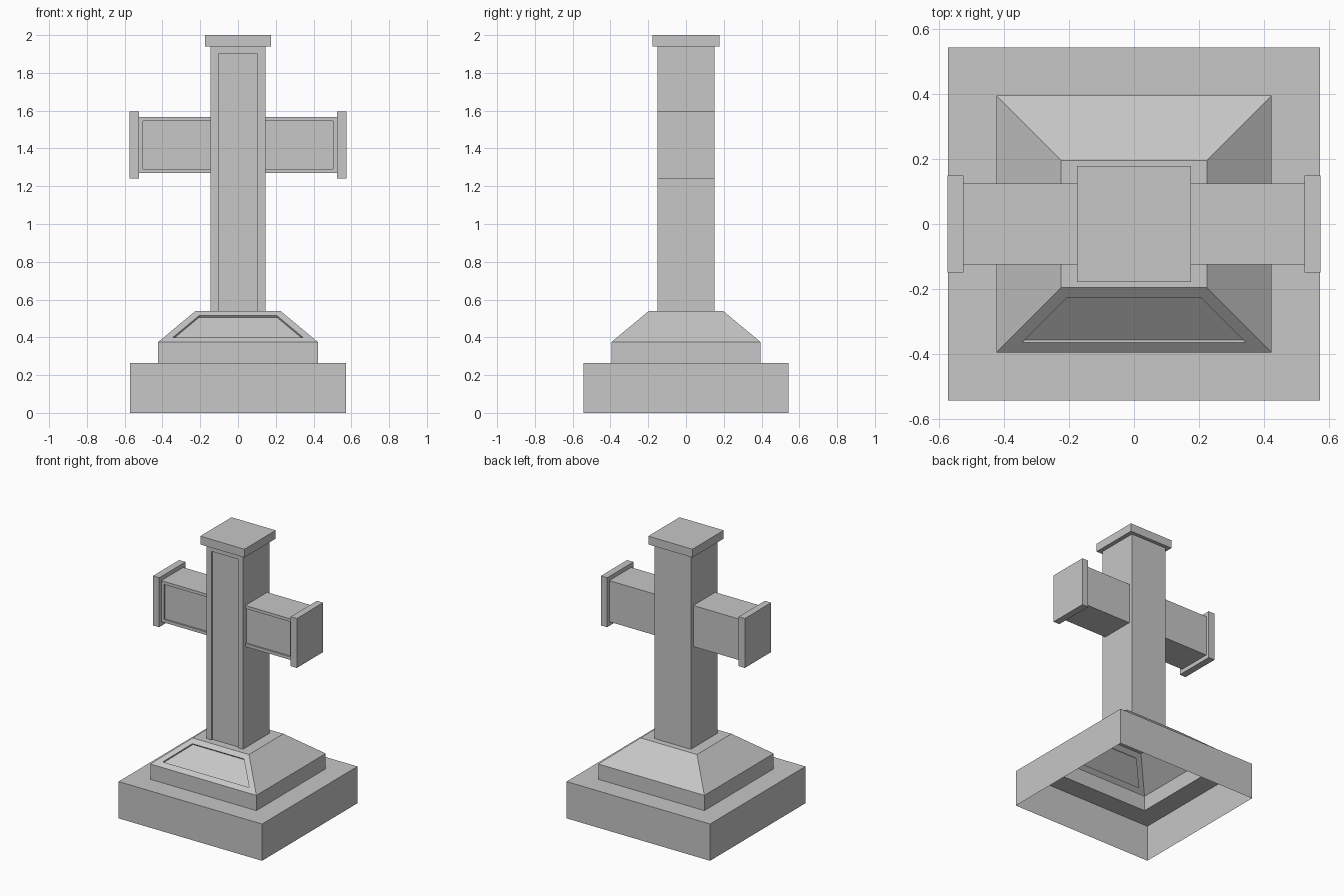
import bpy
import bmesh
from mathutils import Vector

cube = bpy.data.objects.get("Cube")
if cube:
    bpy.data.objects.remove(cube, do_unlink=True)

# One plain stone colour
stone = bpy.data.materials.new("grey stone")
stone.use_nodes = True
colour = (0.57, 0.57, 0.57, 1)
stone.diffuse_color = colour
stone.node_tree.nodes["Principled BSDF"].inputs["Base Color"].default_value = colour


def stack(bm, rings, place, close_start=False):
    """Join rectangular rings (half width, half depth, height) into a shell."""
    loops = [[bm.verts.new(place(sx * a, sy * b, c))
              for sx, sy in ((-1, -1), (1, -1), (1, 1), (-1, 1))]
             for a, b, c in rings]
    sides = []
    for lo, hi in zip(loops, loops[1:]):
        sides.append([bm.faces.new((lo[i], lo[(i + 1) % 4], hi[(i + 1) % 4], hi[i]))
                      for i in range(4)])
    bm.faces.new(loops[-1])
    if close_start:
        bm.faces.new(loops[0][::-1])
    bm.normal_update()
    return sides


def sink_panel(bm, face, border, depth=0.012):
    """Inset a face and push it straight in."""
    bmesh.ops.inset_region(bm, faces=[face], thickness=border, use_even_offset=True)
    bm.normal_update()
    push = -depth * Vector(face.normal)
    out = bmesh.ops.extrude_discrete_faces(bm, faces=[face])["faces"][0]
    bmesh.ops.translate(bm, verts=out.verts, vec=push)


def build(name, rings, place, panel, border, close_start=False):
    bm = bmesh.new()
    sides = stack(bm, rings, place, close_start)
    level, side = panel
    sink_panel(bm, sides[level][side], border)
    mesh = bpy.data.meshes.new(name)
    bm.to_mesh(mesh)
    bm.free()
    mesh.materials.append(stone)
    obj = bpy.data.objects.new(name, mesh)
    bpy.context.collection.objects.link(obj)


def upright(a, b, c):
    return (a, b, c)


def sideways(a, b, c):
    return (c, a, b + 1.418)


# Stepped base, open underneath, with a sunk panel on the front slope
build("stepped_base",
      [(0.572, 0.543, 0), (0.572, 0.543, 0.265),
       (0.423, 0.395, 0.265), (0.423, 0.395, 0.375),
       (0.225, 0.196, 0.54)],
      upright, (3, 0), 0.039)

# Shaft with its top cap and a long front panel
build("shaft",
      [(0.1455, 0.152, 0.54), (0.1455, 0.152, 1.94),
       (0.176, 0.178, 1.94), (0.176, 0.178, 2)],
      upright, (0, 0), 0.041)

# Crossbar with end caps and a front panel that runs behind the shaft
half = [(0.125, 0.148, 0.524), (0.15, 0.178, 0.524), (0.15, 0.178, 0.574)]
build("crossbar",
      [(a, b, -c) for a, b, c in reversed(half)] + half,
      sideways, (2, 3), 0.022, close_start=True)
